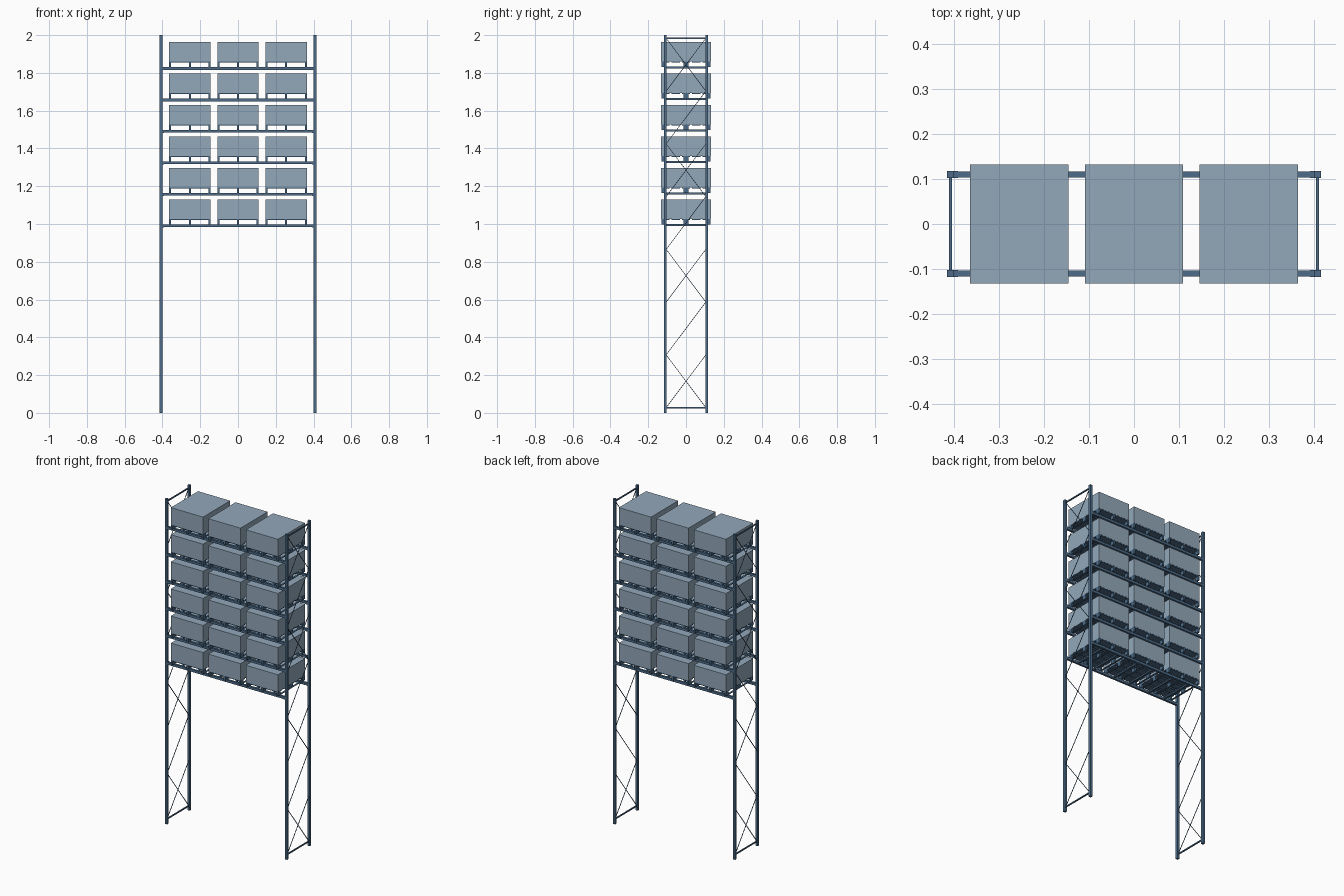
import bpy, bmesh
from mathutils import Vector, Matrix

if "Cube" in bpy.data.objects:
    bpy.data.objects.remove(bpy.data.objects["Cube"])


def material(name, color):
    mat = bpy.data.materials.new(name)
    mat.diffuse_color = (*color, 1)
    mat.use_nodes = True
    mat.node_tree.nodes["Principled BSDF"].inputs["Base Color"].default_value = mat.diffuse_color
    return mat


STEEL = material("blue_steel", (0.075, 0.15, 0.25))
CARTON = material("grey_blue_carton", (0.29, 0.39, 0.49))


class Part:
    """Collects boxes and bars into a single named mesh object."""
    def __init__(self, name):
        self.name, self.bm = name, bmesh.new()

    def box(self, x, y, z, sx, sy, sz):
        m = Matrix.Translation((x, y, z)) @ Matrix.Diagonal((sx, sy, sz, 1))
        bmesh.ops.create_cube(self.bm, size=1, matrix=m)

    def bar(self, a, b, t):
        a, b = Vector(a), Vector(b)
        d = b - a
        m = (Matrix.Translation((a + b) / 2) @ d.to_track_quat('Z', 'X').to_matrix().to_4x4()
             @ Matrix.Diagonal((t, t, d.length, 1)))
        bmesh.ops.create_cube(self.bm, size=1, matrix=m)

    def done(self, mat=STEEL):
        me = bpy.data.meshes.new(self.name)
        self.bm.to_mesh(me)
        self.bm.free()
        me.materials.append(mat)
        ob = bpy.data.objects.new(self.name, me)
        bpy.context.collection.objects.link(ob)
        return ob


POST_X, POST_Y, POST = 0.4085, 0.11, 0.015
LEVELS = [0.998 + 0.1667 * k for k in range(6)]     # beam top heights
BAY_X = (-0.255, 0, 0.255)

# Side frames: two posts, top and bottom ties, alternating cross bracing
for side, sx in (("left", -1), ("right", 1)):
    x = sx * POST_X
    posts = Part(side + "_posts")
    for sy in (-1, 1):
        posts.box(x, sy * POST_Y, 1, POST, POST, 2)
    posts.done()

    brace = Part(side + "_bracing")
    z0, z1, y = 0.028, 1.983, 0.105
    for z in (z0, z1):
        brace.box(x, 0, z, 0.007, 2 * y, 0.007)
    step = (z1 - z0) / 7
    for i in range(7):
        a, b = z0 + i * step, z0 + (i + 1) * step
        brace.bar((x, -y, a), (x, y, b), 0.003)
        if i % 2 == 0:
            brace.bar((x, y, a), (x, -y, b), 0.003)
    brace.done()

for n, z in enumerate(LEVELS, 1):
    # Load beams with end connectors
    beams = Part(f"beams_level_{n}")
    for sy in (-1, 1):
        beams.box(0, sy * POST_Y, z - 0.0075, 0.80, 0.013, 0.015)
        for sx in (-1, 1):
            beams.box(sx * 0.397, sy * POST_Y, z - 0.0075, 0.010, 0.015, 0.016)
    # Cross ties under each pallet
    for cx in BAY_X:
        for dx in (-0.055, 0.055):
            beams.box(cx + dx, 0, z - 0.005, 0.010, 0.21, 0.009)
    beams.done()

    for m, cx in enumerate(BAY_X, 1):
        # Pallet: runners, nine blocks, deck slats
        pallet = Part(f"pallet_{n}_{m}")
        for dx in (-0.104, 0, 0.104):
            pallet.box(cx + dx, 0, z + 0.0015, 0.011, 0.262, 0.003)
            for y in (-0.118, 0, 0.118):
                pallet.box(cx + dx, y, z + 0.0125, 0.011, 0.026, 0.021)
        for i in range(5):
            pallet.box(cx, (i - 2) * 0.0545, z + 0.026, 0.219, 0.044, 0.006)
        pallet.done()

        # Carton load
        load = Part(f"load_box_{n}_{m}")
        load.box(cx, 0, z + 0.081, 0.219, 0.264, 0.104)
        load.done(CARTON)
